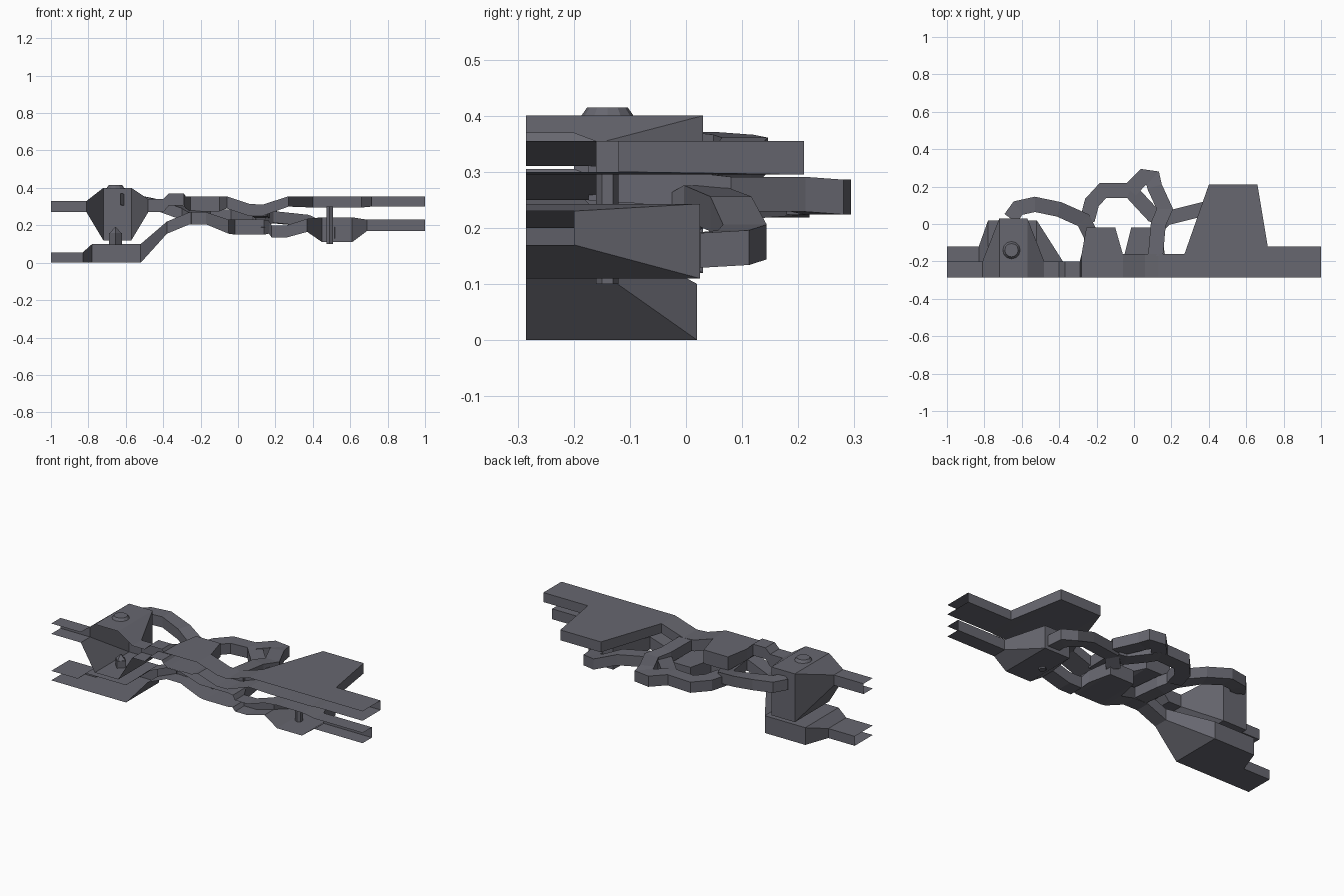
import bpy, bmesh
from mathutils import Vector

if "Cube" in bpy.data.objects:
    bpy.data.objects.remove(bpy.data.objects["Cube"])

rock = bpy.data.materials.new("slate_grey")
rock.diffuse_color = (0.135, 0.135, 0.16, 1)
rock.use_nodes = True
rock.node_tree.nodes["Principled BSDF"].inputs["Base Color"].default_value = rock.diffuse_color
FRONT = -0.285


def finish(name, bm):
    mesh = bpy.data.meshes.new(name)
    bm.to_mesh(mesh)
    bm.free()
    mesh.materials.append(rock)
    ob = bpy.data.objects.new(name, mesh)
    bpy.context.collection.objects.link(ob)
    return ob


def skin(bm, rings, closed):
    rows = [[bm.verts.new(p) for p in r] for r in rings]
    n = len(rows[0])
    for a, b in zip(rows, rows[1:]):
        for i in range(n if closed else n - 1):
            j = (i + 1) % n
            bm.faces.new((a[i], b[i], b[j], a[j]))


def cutaway_cave(name, stations):
    """Gallery open at the front and ends; station = x, back y, floor z, roof z."""
    bm = bmesh.new()
    skin(bm, [[(x, FRONT, z0), (x, y, z0), (x, y, z1), (x, FRONT, z1)]
              for x, y, z0, z1 in stations], False)
    return finish(name, bm)


def tunnel(name, path, w=0.08, h=0.062):
    """Rectangular tube following a path, mitred in plan."""
    pts = [Vector(p) for p in path]
    rings = []
    for i, p in enumerate(pts):
        d0 = (p - pts[i - 1]) if i else pts[1] - p
        d1 = (pts[i + 1] - p) if i < len(pts) - 1 else d0
        d0.z = d1.z = 0
        d0.normalize()
        d1.normalize()
        d = (d0 + d1).normalized()
        s = Vector((-d.y, d.x, 0)) * (w / 2 / max(0.7, d.dot(d0)))
        u = Vector((0, 0, h / 2))
        rings.append([p - s - u, p + s - u, p + s + u, p - s + u])
    bm = bmesh.new()
    skin(bm, rings, True)
    return finish(name, bm)


def prism(name, x, y, z0, z1, r0, r1, sides):
    bm = bmesh.new()
    bmesh.ops.create_cone(bm, cap_ends=True, segments=sides, radius1=r0,
                          radius2=r1, depth=z1 - z0)
    bmesh.ops.translate(bm, verts=bm.verts, vec=(x, y, (z0 + z1) / 2))
    return finish(name, bm)


# upper gallery: tall left chamber, middle chamber, wide right chamber
cutaway_cave("upper_gallery", [
    (-1, -.2, .27, .33), (-.81, -.2, .27, .33),
    (-.72, .03, .12, .4), (-.57, .03, .12, .4),
    (-.48, -.2, .27, .34), (-.4, -.2, .27, .34),
    (-.37, -.2, .305, .37), (-.29, -.2, .305, .37),
    (-.28, -.16, .29, .355), (-.255, -.02, .275, .355),
    (-.1, -.02, .275, .355), (-.06, -.16, .29, .355),
    (.06, -.16, .25, .315), (.13, -.16, .25, .31),
    (.27, -.16, .3, .355), (.4, .21, .295, .355),
    (.66, .21, .295, .355), (.715, -.12, .3, .355), (1, -.12, .3, .355)])

# lower gallery: floor chamber on the left, rising through two more chambers
cutaway_cave("lower_gallery", [
    (-1, -.12, 0, .055), (-.83, -.12, 0, .055),
    (-.78, .02, 0, .1), (-.52, .02, 0, .1),
    (-.38, -.2, .155, .22), (-.26, -.2, .205, .27),
    (-.17, -.2, .205, .27), (-.05, -.16, .155, .23),
    (-.015, -.02, .15, .23), (.14, -.02, .15, .23),
    (.165, -.16, .155, .225), (.18, -.2, .135, .2),
    (.26, -.2, .135, .2), (.37, -.2, .165, .235),
    (.45, .025, .11, .243), (.61, .025, .11, .243),
    (.69, -.2, .17, .23), (1, -.2, .17, .23)])

# winding back tunnels
tunnel("left_back_tunnel", [
    (-.66, .03, .34), (-.62, .085, .335), (-.53, .105, .33),
    (-.4, .078, .30), (-.27, .02, .26), (-.23, -.06, .24), (-.21, -.2, .237)])
tunnel("middle_loop_tunnel", [
    (-.25, .02, .25), (-.225, .115, .25), (-.165, .18, .25), (-.02, .18, .255),
    (.03, .125, .25), (.1, .05, .245), (.16, .04, .245)])
tunnel("rear_loop_tunnel", [
    (-.02, .18, .255), (.05, .252, .255), (.1, .245, .255), (.11, .2, .26),
    (.165, .08, .26), (.13, 0, .27), (.115, -.17, .28)])
tunnel("right_back_tunnel", [
    (.555, .02, .16), (.545, .085, .165), (.49, .105, .175), (.37, .08, .225),
    (.17, .03, .245), (.12, -.02, .22)], w=.075)

# entrance cap, pedestal and vertical shaft
prism("shaft_cap", -.655, -.14, .395, .415, .05, .036, 12)
prism("pedestal_base", -.655, -.14, .095, .16, .035, .035, 4)
prism("pedestal_tip", -.655, -.14, .16, .19, .03, .002, 4)
prism("linking_shaft", .49, -.14, .1, .3, .02, .02, 6)
